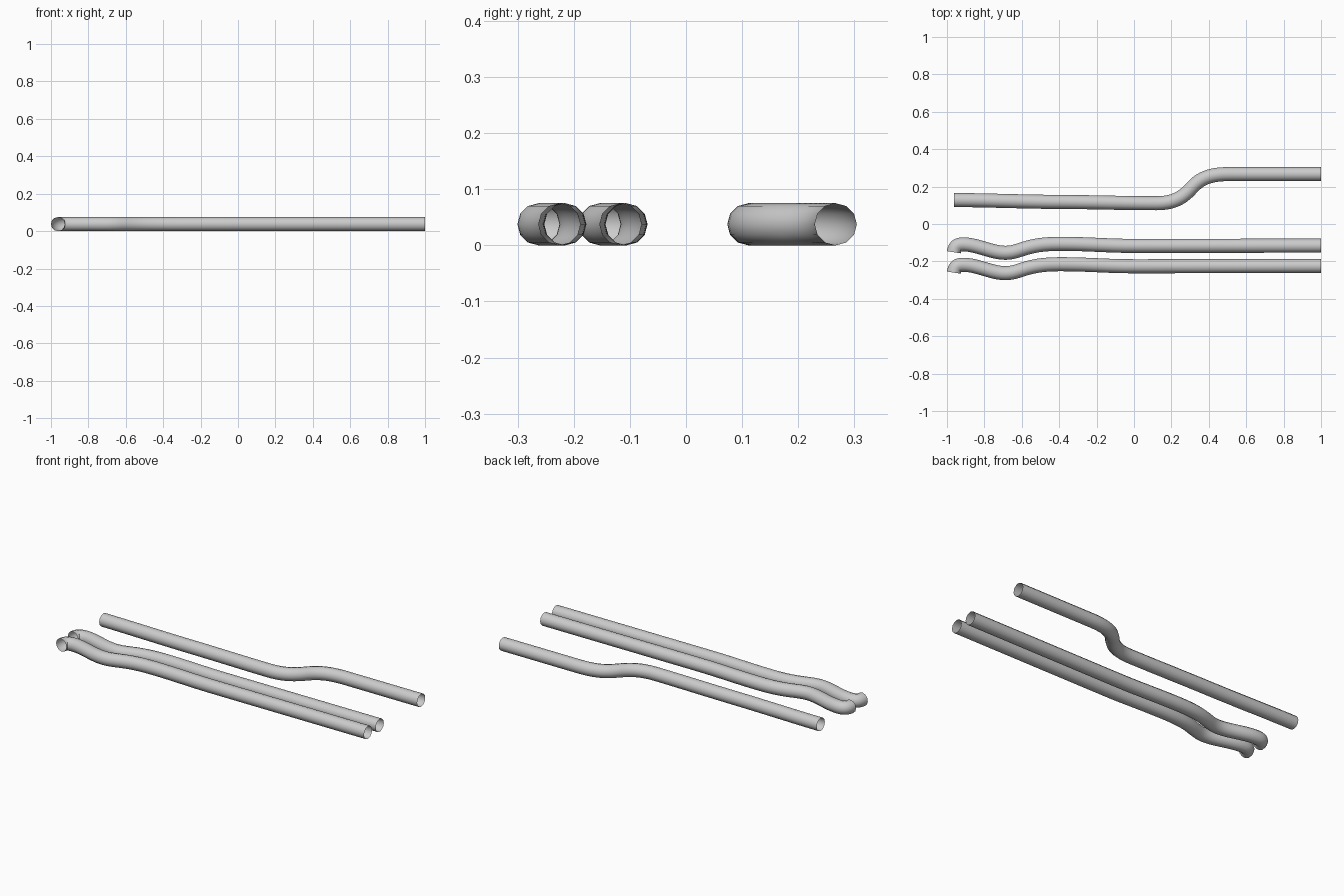
import bpy

if "Cube" in bpy.data.objects:
    bpy.data.objects.remove(bpy.data.objects["Cube"])

R = 0.0375  # pipe radius


def pipe(name, knots, dy=0.0):
    """Open tube along a flat bezier path; knots are (left handle, point, right handle)."""
    cu = bpy.data.curves.new(name, 'CURVE')
    cu.dimensions = '3D'
    cu.resolution_u = 12
    cu.bevel_depth = R
    cu.bevel_resolution = 4      # 12-sided section
    cu.use_fill_caps = False
    sp = cu.splines.new('BEZIER')
    sp.bezier_points.add(len(knots) - 1)
    for bp, (l, p, r) in zip(sp.bezier_points, knots):
        bp.handle_left_type = bp.handle_right_type = 'FREE'
        bp.handle_left = (l[0], l[1] + dy, R)
        bp.co = (p[0], p[1] + dy, R)
        bp.handle_right = (r[0], r[1] + dy, R)
    sp.use_smooth = True
    ob = bpy.data.objects.new(name, cu)
    bpy.context.collection.objects.link(ob)
    bpy.ops.object.select_all(action='DESELECT')
    ob.select_set(True)
    bpy.context.view_layer.objects.active = ob
    bpy.ops.object.convert(target='MESH')
    return ob


# Pair of matching pipes with a hooked, wavy left end
wavy = [
    ((-0.966, -0.17), (-0.963, -0.151), (-0.958, -0.119)),
    ((-0.945, -0.109), (-0.912, -0.109), (-0.84, -0.109)),
    ((-0.76, -0.154), (-0.687, -0.154), (-0.61, -0.154)),
    ((-0.58, -0.106), (-0.40, -0.106), (-0.24, -0.106)),
    ((-0.15, -0.117), (0.0, -0.117), (0.2, -0.117)),
    ((0.7, -0.116), (1.0, -0.116), (1.1, -0.116)),
]
pipe("inner_wavy_pipe", wavy)
pipe("outer_wavy_pipe", wavy, -0.109)

# Single pipe with an S-shaped offset
pipe("offset_pipe", [
    ((-1.0, 0.128), (-0.963, 0.128), (-0.80, 0.128)),
    ((-0.6, 0.119), (-0.40, 0.118), (-0.20, 0.117)),
    ((-0.05, 0.111), (0.12, 0.111), (0.22, 0.111)),
    ((0.265, 0.146), (0.308, 0.193), (0.352, 0.241)),
    ((0.40, 0.267), (0.51, 0.267), (0.65, 0.267)),
    ((0.85, 0.267), (1.0, 0.267), (1.1, 0.267)),
])
